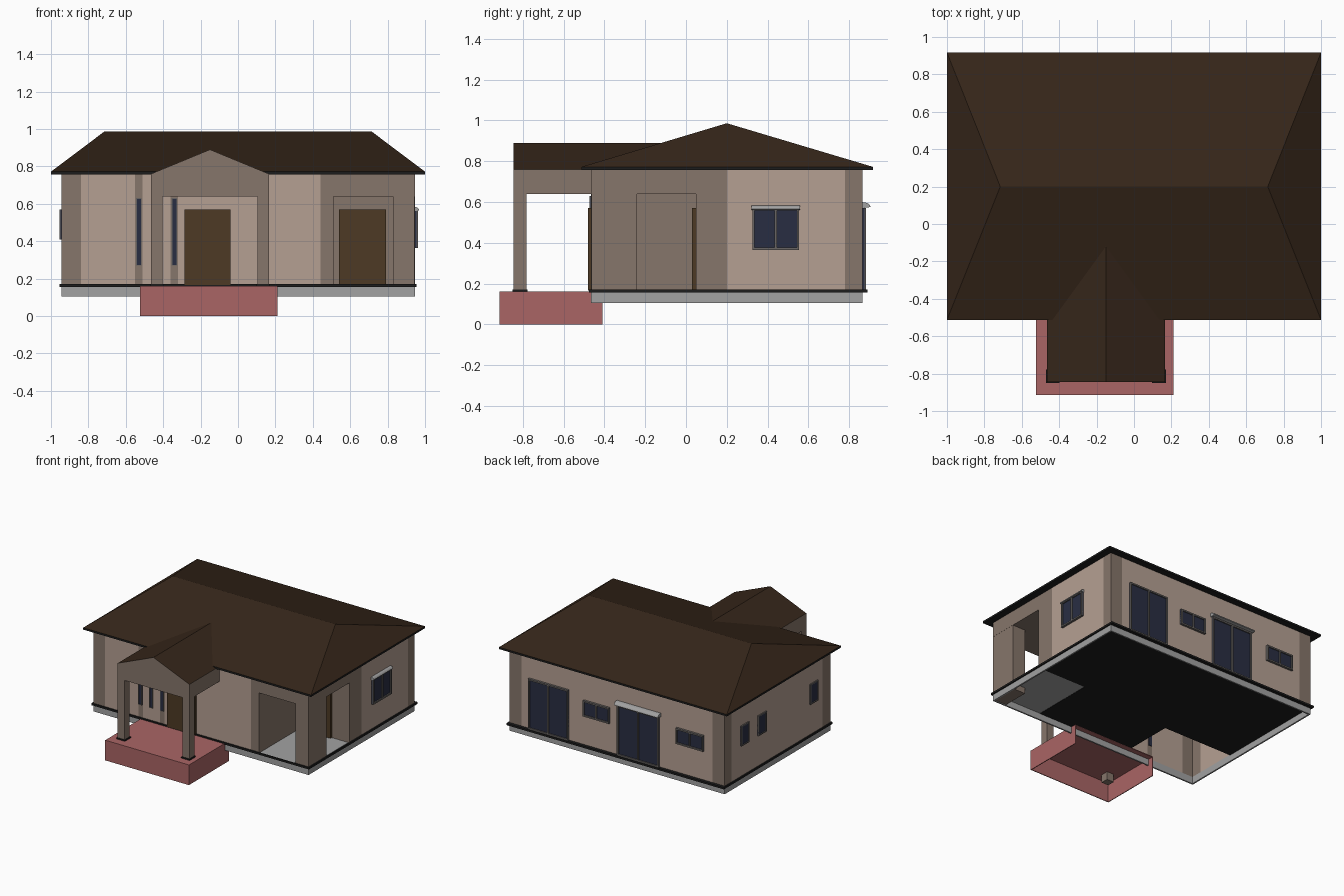
import bpy, bmesh, math

if "Cube" in bpy.data.objects:
    bpy.data.objects.remove(bpy.data.objects["Cube"])

def material(name, r, g, b):
    m = bpy.data.materials.new(name)
    m.diffuse_color = (r, g, b, 1)
    m.use_nodes = True
    m.node_tree.nodes["Principled BSDF"].inputs["Base Color"].default_value = m.diffuse_color
    return m

LIGHT = material("light_plaster", .46, .35, .29)
DARK = material("dark_plaster", .24, .18, .145)
ROOF = material("roof_brown", .036, .019, .010)
RED = material("red_step", .40, .13, .13)
GLASS = material("glass", .022, .027, .055)
WOOD = material("door_wood", .075, .042, .018)
BLACK = material("black_trim", .012, .012, .012)
FRAME = material("window_frame", .14, .13, .125)
GREY = material("concrete", .36, .36, .36)

X0, X1, Y0, Y1 = -.945, .945, -.465, .865     # outer wall planes
ZF, ZT = .16, .76                             # floor and wall top

def mesh_object(name, bm, mats):
    bmesh.ops.recalc_face_normals(bm, faces=bm.faces)
    me = bpy.data.meshes.new(name)
    bm.to_mesh(me)
    bm.free()
    for m in mats:
        me.materials.append(m)
    ob = bpy.data.objects.new(name, me)
    bpy.context.collection.objects.link(ob)
    return ob

def boxes(name, mat, *specs):
    """One object from boxes given as x0, x1, y0, y1, z0, z1."""
    bm = bmesh.new()
    for x0, x1, y0, y1, z0, z1 in specs:
        vs = bmesh.ops.create_cube(bm, size=1)["verts"]
        for v in vs:
            v.co = (x1 if v.co.x > 0 else x0, y1 if v.co.y > 0 else y0, z1 if v.co.z > 0 else z0)
    return mesh_object(name, bm, [mat])

def on_wall(side, a, d, z):
    """Point at distance a along a wall, d outwards from it."""
    return {"front": (a, Y0 - d, z), "back": (a, Y1 + d, z),
            "left": (X0 - d, a, z), "right": (X1 + d, a, z)}[side]

def wall_spec(side, a0, a1, d0, d1, z0, z1):
    p, q = on_wall(side, a0, d0, z0), on_wall(side, a1, d1, z1)
    return [f(p[i], q[i]) for i in range(3) for f in (min, max)]

def prism(name, ring0, ring1, mats):
    bm = bmesh.new()
    a = [bm.verts.new(p) for p in ring0]
    b = [bm.verts.new(p) for p in ring1]
    bm.faces.new(a)
    bm.faces.new(b)
    for i in range(len(a)):
        j = (i + 1) % len(a)
        bm.faces.new((a[i], a[j], b[j], b[i]))
    return mesh_object(name, bm, mats)

def window(name, side, a0, a1, z0, z1, mullion=True, w=.012, depth=.018):
    boxes(name + "_glass", GLASS, wall_spec(side, a0, a1, -.018, depth * .5, z0 + .002, z1 - .002))
    bars = [(a0, a0 + w, z0, z1), (a1 - w, a1, z0, z1),
            (a0 + w, a1 - w, z0, z0 + w), (a0 + w, a1 - w, z1 - w, z1)]
    if mullion:
        c = (a0 + a1) / 2
        bars.append((c - w / 2, c + w / 2, z0 + w, z1 - w))
    boxes(name + "_frame", FRAME, *[wall_spec(side, p, q, 0, depth, r, s) for p, q, r, s in bars])

def hood(name, side, a0, a1, z, reach, rise):
    prof = [(0, z - .005)] + [(reach * math.cos(t), z + rise * math.sin(t))
                              for t in (math.pi / 2 * i / 5 for i in range(6))]
    prism(name, [on_wall(side, a0, d, h) for d, h in prof],
          [on_wall(side, a1, d, h) for d, h in prof], [GREY])

# Outer walls in alternating plaster bands
T = .012
bands = {
    "front": [(X0, -.84, DARK), (-.84, -.55, LIGHT), (-.55, -.51, DARK), (-.51, -.36, LIGHT),
              (-.36, -.32, DARK), (-.32, .44, LIGHT), (.44, .51, DARK)],
    "back": [(X0, -.84, DARK), (-.84, .84, LIGHT), (.84, X1, DARK)],
    "left": [(Y0, -.36, DARK), (-.36, .78, LIGHT), (.78, Y1, DARK)],
    "right": [(.05, .2, DARK), (.2, .78, LIGHT), (.78, Y1, DARK)],
}
for side, spans in bands.items():
    for mat, label in ((LIGHT, "light"), (DARK, "dark")):
        specs = [wall_spec(side, a, b, -T, 0, ZF, ZT) for a, b, m in spans if m is mat]
        boxes(f"{side}_wall_{label}", mat, *specs)

# Corner veranda: inner walls, corner post, lintels, ceiling and floor
boxes("veranda_inner_walls", DARK, (.498, .51, Y0 + T, .05, ZF, ZT), (.51, X1 - T, .05, .05 + T, ZF, ZT))
boxes("veranda_corner_post", DARK, (.83, X1 - .001, Y0 + .001, -.24, .11, .64))
boxes("veranda_lintels", DARK, (.51, X1, Y0, Y0 + .11, .64, ZT), (.83, X1, Y0 + .11, .05, .64, ZT))
boxes("veranda_ceiling", DARK, (.51, .83, Y0 + .11, .05, .64, .65))
boxes("veranda_floor", GREY, (.51, X1 - T, Y0 + T, .05, .157, .163))

# Foundation ring, floor slab and black skirting
ring = [(s, a, b) for s, a, b in (("front", X0, X1), ("back", X0, X1), ("left", Y0, Y1), ("right", Y0, Y1))]
boxes("foundation", GREY, *[wall_spec(s, a, b, -T, 0, .105, ZF) for s, a, b in ring])
boxes("skirting", BLACK, *[wall_spec(s, a - .01, b + .01, 0, .024 if s == "back" else .01, .155, .17)
                           for s, a, b in ring])
boxes("floor_slab", BLACK, (X0 + T, -.32, -.03, Y1 - T, .155, .162),
      (-.32, .51, Y0 + T, Y1 - T, .155, .162), (.51, X1 - T, .05, Y1 - T, .155, .162))

# Hipped main roof with a thin fascia
bm = bmesh.new()
eave = [(-1, -.513), (1, -.513), (1, .917), (-1, .917)]
lo = [bm.verts.new((x, y, .757)) for x, y in eave]
hi = [bm.verts.new((x, y, .772)) for x, y in eave]
r0, r1 = bm.verts.new((-.715, .2, .986)), bm.verts.new((.715, .2, .986))
for f in ((hi[0], hi[1], r1, r0), (hi[1], hi[2], r1), (hi[2], hi[3], r0, r1), (hi[3], hi[0], r0)):
    bm.faces.new(f)
for i in range(4):
    j = (i + 1) % 4
    bm.faces.new((lo[i], lo[j], hi[j], hi[i])).material_index = 1
bm.faces.new(lo).material_index = 1
mesh_object("main_roof", bm, [ROOF, BLACK])

# Front porch: step open below and behind, columns, beams and gable
PX0, PX1, PY = -.465, .165, -.845
boxes("porch_step", RED, (-.525, .21, -.915, -.41, .154, ZF), (-.525, .21, -.915, -.909, 0, .154),
      (-.525, -.519, -.909, -.41, 0, .154), (.204, .21, -.909, -.41, 0, .154))
sides = ((PX0, PX0 + .062), (PX1 - .062, PX1))
boxes("porch_columns", DARK, *[(a, b, PY, PY + .062, .09, .64) for a, b in sides])
boxes("porch_column_bases", BLACK, *[(a - .006, b + .006, PY - .006, PY + .068, ZF, .17) for a, b in sides])
boxes("porch_beams", DARK, (PX0, PX1, PY, PY + .062, .64, ZT),
      *[(a, b, PY + .062, Y0, .64, ZT) for a, b in sides])
tri = [(PX0, ZT), (-.15, .89), (PX1, ZT)]
gable = prism("porch_gable", [(x, PY, z) for x, z in tri], [(x, -.10, z) for x, z in tri], [DARK, ROOF])
for p in gable.data.polygons:
    if p.normal.z > .3:
        p.material_index = 1

# Doors
boxes("front_door", WOOD, (-.285, -.04, Y0 - .016, Y0, .165, .57))
boxes("veranda_door", WOOD, (.54, .79, .03, .05, .165, .57))

# Windows and glazed doors
for i, x in enumerate((-.53, -.435, -.34)):
    window(f"front_slit_window_{i + 1}", "front", x - .015, x + .015, .27, .63, False, .004, .008)
for i, y in enumerate((.615, .40, -.25)):
    window(f"left_window_{i + 1}", "left", y - .05, y + .05, .41, .57, False, .008, .01)
window("right_window", "right", .325, .555, .365, .57)
hood("right_window_hood", "right", .32, .56, .565, .024, .018)
for name, a0, a1, z0, z1 in (("back_glass_door_1", .42, .77, .17, .57), ("back_window_1", .06, .29, .40, .525),
                             ("back_glass_door_2", -.375, -.01, .17, .57), ("back_window_2", -.765, -.525, .40, .525)):
    window(name, "back", a0, a1, z0, z1)
hood("back_door_hood", "back", -.385, 0, .575, .04, .024)
